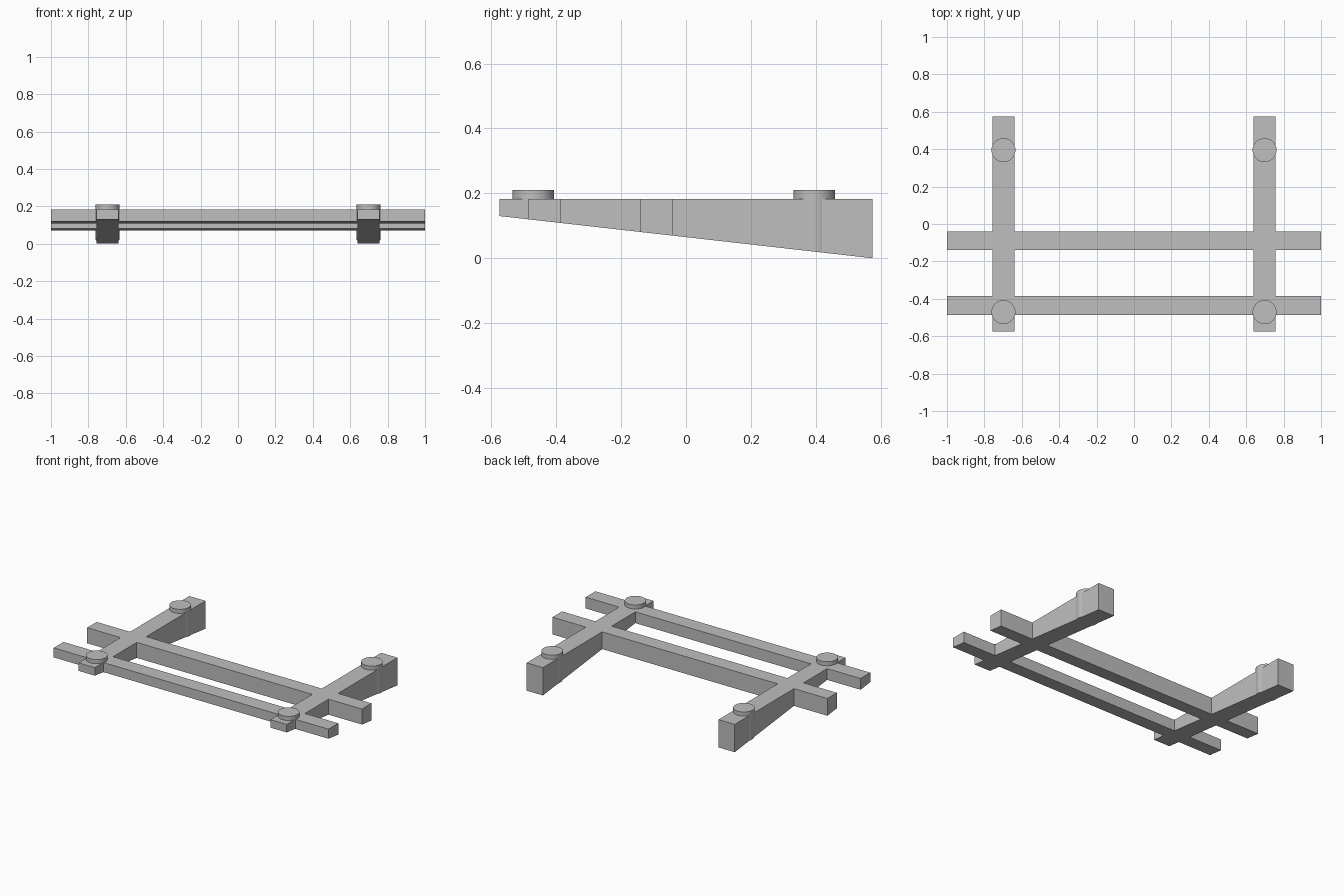
import bpy
import bmesh

cube = bpy.data.objects.get("Cube")
if cube:
    bpy.data.objects.remove(cube)

HALF_DEPTH = 0.575
FRAME_TOP, PEG_TOP = 0.183, 0.21
FRONT_BOTTOM = 0.13
RAIL_X, RAIL_HALF = 0.698, 0.059
BARS = [(-0.487, -0.386), (-0.14, -0.041)]
PEG_Y, PEG_RADIUS = (-0.471, 0.395), 0.064

grey = bpy.data.materials.new("plain grey")
grey.use_nodes = True
colour = (0.52, 0.52, 0.52, 1)
grey.diffuse_color = colour
grey.node_tree.nodes["Principled BSDF"].inputs["Base Color"].default_value = colour


def underside(y):
    """Height of the sloping underside, falling to the floor at the back."""
    return FRONT_BOTTOM * (HALF_DEPTH - y) / (2 * HALF_DEPTH)


def finish(bm, name):
    bmesh.ops.recalc_face_normals(bm, faces=bm.faces)
    mesh = bpy.data.meshes.new(name)
    bm.to_mesh(mesh)
    bm.free()
    mesh.materials.append(grey)
    obj = bpy.data.objects.new(name, mesh)
    bpy.context.collection.objects.link(obj)
    return obj


# Frame: two rails crossed by two bars, joined as one solid with a sloping underside
xs = [-1, -RAIL_X - RAIL_HALF, -RAIL_X + RAIL_HALF,
      RAIL_X - RAIL_HALF, RAIL_X + RAIL_HALF, 1]
ys = [-HALF_DEPTH, *BARS[0], *BARS[1], HALF_DEPTH]
bm = bmesh.new()
for i in range(len(xs) - 1):
    for j in range(len(ys) - 1):
        if i % 2 or j % 2:
            corners = [(xs[i], ys[j]), (xs[i + 1], ys[j]),
                       (xs[i + 1], ys[j + 1]), (xs[i], ys[j + 1])]
            bm.faces.new([bm.verts.new((x, y, FRAME_TOP)) for x, y in corners])
bmesh.ops.remove_doubles(bm, verts=bm.verts, dist=0.0001)
top_verts = list(bm.verts)
bmesh.ops.extrude_face_region(bm, geom=bm.faces[:], use_keep_orig=True)
for v in top_verts:
    v.co.z = underside(v.co.y)
finish(bm, "crossed_frame")

# Pegs: round posts through the rails, cut flush with the underside
for side, x in (("right", -RAIL_X), ("left", RAIL_X)):
    for end, y in zip(("front", "back"), PEG_Y):
        bm = bmesh.new()
        bmesh.ops.create_cone(bm, cap_ends=True, segments=48, depth=2,
                              radius1=PEG_RADIUS, radius2=PEG_RADIUS)
        for v in bm.verts:
            v.co.x += x
            v.co.y += y
            v.co.z = PEG_TOP if v.co.z > 0 else underside(v.co.y)
        peg = finish(bm, f"{end}_{side}_peg")
        bpy.ops.object.select_all(action="DESELECT")
        peg.select_set(True)
        bpy.context.view_layer.objects.active = peg
        bpy.ops.object.shade_smooth_by_angle()
